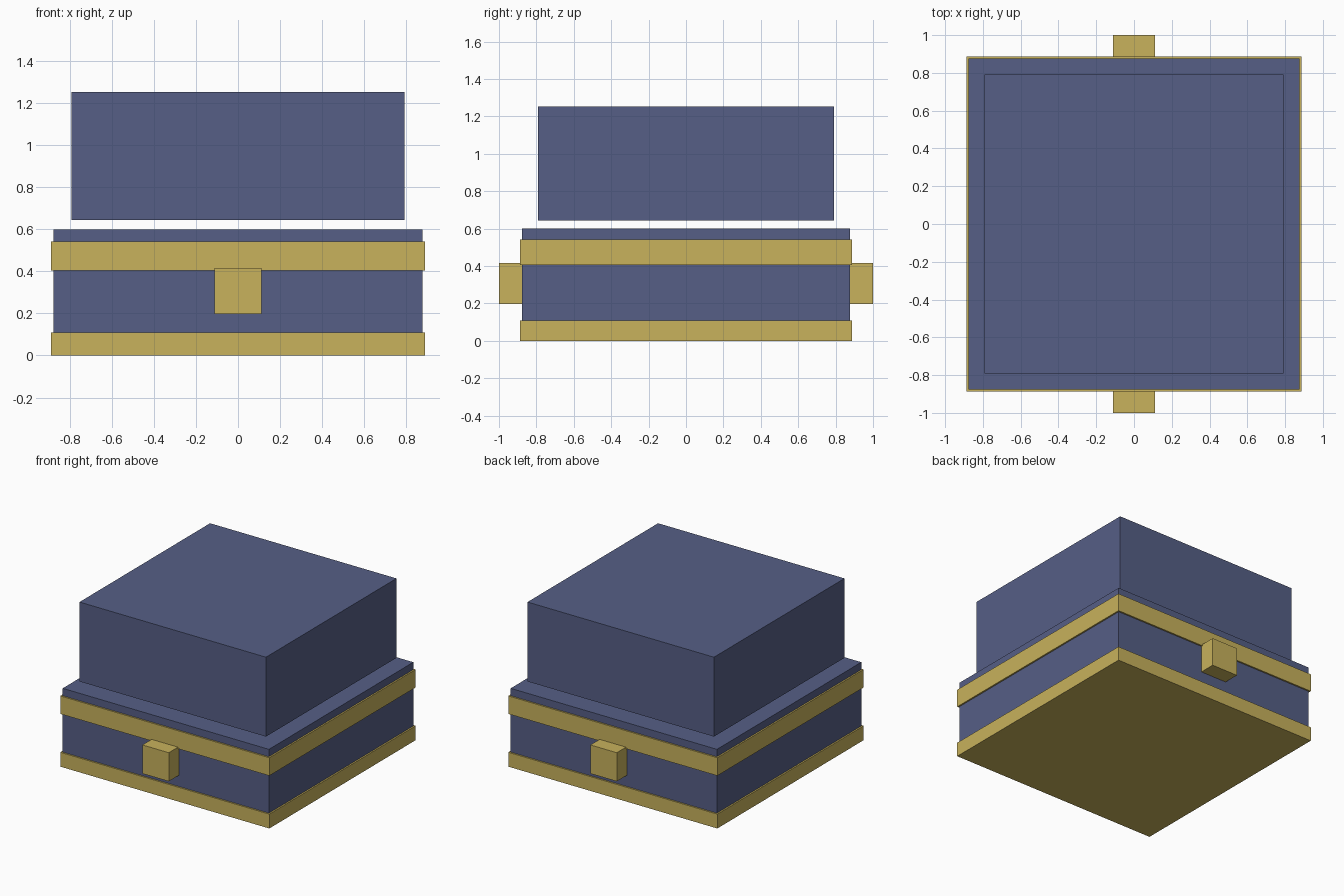
import bpy

# Remove the default cube
cube = bpy.data.objects.get("Cube")
if cube:
    bpy.data.objects.remove(cube, do_unlink=True)


def make_material(name, rgb):
    mat = bpy.data.materials.new(name)
    mat.use_nodes = True
    color = (*rgb, 1.0)
    mat.diffuse_color = color
    bsdf = next(n for n in mat.node_tree.nodes if n.type == 'BSDF_PRINCIPLED')
    bsdf.inputs["Base Color"].default_value = color
    return mat


def box(name, low, high, mat):
    """Box spanning two opposite corners."""
    center = [(a + b) / 2 for a, b in zip(low, high)]
    bpy.ops.mesh.primitive_cube_add(size=1, location=center)
    obj = bpy.context.object
    obj.name = name
    obj.scale = [b - a for a, b in zip(low, high)]
    bpy.ops.object.transform_apply(location=False, rotation=False, scale=True)
    obj.data.materials.append(mat)
    return obj


def slab(name, half, bottom, top, mat):
    """Square slab centred on the vertical axis."""
    return box(name, (-half, -half, bottom), (half, half, top), mat)


blue = make_material("slate blue", (0.093, 0.114, 0.238))
gold = make_material("dull gold", (0.578, 0.445, 0.107))

# Base with its two gold bands
slab("base_body", 0.876, 0.02, 0.60, blue)
slab("bottom_band", 0.888, 0.0, 0.11, gold)
slab("upper_band", 0.888, 0.405, 0.543, gold)

# Upper block, floating just above the base
slab("upper_block", 0.792, 0.643, 1.253, blue)

# Matching clasps on the front and back
for name, side in (("front_clasp", -1), ("back_clasp", 1)):
    y_low, y_high = sorted((side * 0.86, side * 1.0))
    box(name, (-0.112, y_low, 0.197), (0.112, y_high, 0.417), gold)
